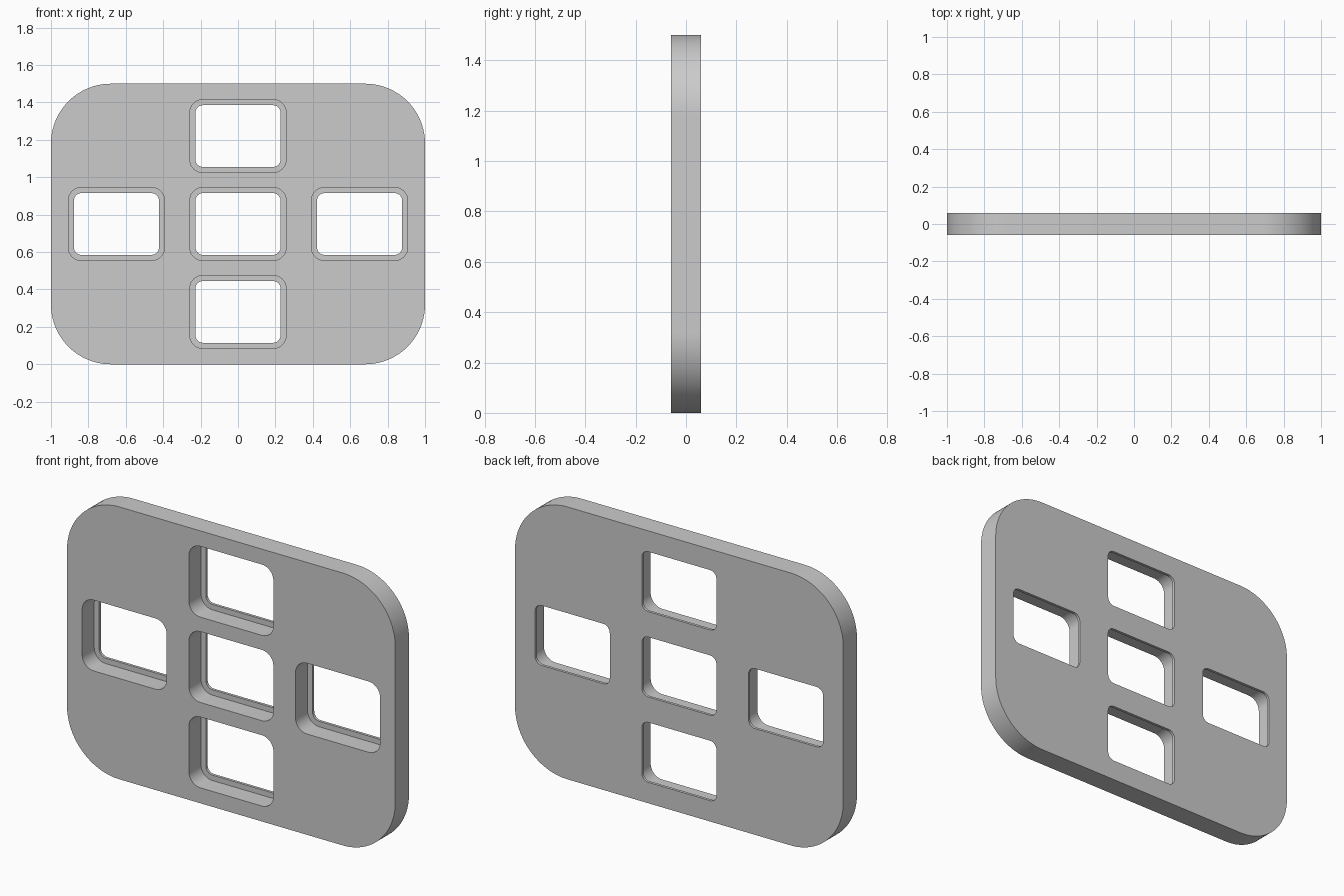
import bpy
import bmesh
import math

cube = bpy.data.objects.get("Cube")
if cube:
    bpy.data.objects.remove(cube, do_unlink=True)

WIDTH, HEIGHT = 2.0, 1.5
FRONT, LEDGE, BACK = -0.06, 0.045, 0.06
MID = HEIGHT / 2
WINDOWS = [(0, MID), (0, MID + 0.47), (0, MID - 0.47), (-0.65, MID), (0.65, MID)]

bm = bmesh.new()


def rounded_loop(cx, cz, w, h, r, y, steps):
    """Closed ring of edges shaped as a rounded rectangle."""
    verts = []
    for i, (sx, sz) in enumerate([(1, 1), (-1, 1), (-1, -1), (1, -1)]):
        for k in range(steps + 1):
            a = math.pi / 2 * (i + k / steps)
            verts.append(bm.verts.new((cx + sx * (w / 2 - r) + r * math.cos(a), y,
                                       cz + sz * (h / 2 - r) + r * math.sin(a))))
    return [bm.edges.new((v, verts[(i + 1) % len(verts)])) for i, v in enumerate(verts)]


def join(loop_a, loop_b):
    """Wall of quads between two matching rings."""
    for a, b in zip(loop_a, loop_b):
        bm.faces.new((a.verts[0], a.verts[1], b.verts[1], b.verts[0]))


# Outer rim
front_edges = rounded_loop(0, MID, WIDTH, HEIGHT, 0.32, FRONT, 24)
back_edges = rounded_loop(0, MID, WIDTH, HEIGHT, 0.32, BACK, 24)
join(front_edges, back_edges)

# Stepped window openings: wide recess in front, thin lip at the back
for cx, cz in WINDOWS:
    rings = [rounded_loop(cx, cz, w, h, r, y, 10) for w, h, r, y in (
        (0.515, 0.39, 0.07, FRONT), (0.515, 0.39, 0.07, LEDGE),
        (0.455, 0.33, 0.04, LEDGE), (0.455, 0.33, 0.04, BACK))]
    for a, b in zip(rings, rings[1:]):
        join(a, b)
    front_edges += rings[0]
    back_edges += rings[-1]

# Front and back faces with the openings left free
for edges in (front_edges, back_edges):
    bmesh.ops.triangle_fill(bm, edges=edges, use_beauty=True)
bmesh.ops.recalc_face_normals(bm, faces=bm.faces)

mesh = bpy.data.meshes.new("window_plate")
bm.to_mesh(mesh)
bm.free()
plate = bpy.data.objects.new("window_plate", mesh)
bpy.context.collection.objects.link(plate)

# Grey material
grey = bpy.data.materials.new("light_grey")
grey.use_nodes = True
colour = (0.6, 0.6, 0.6, 1)
grey.diffuse_color = colour
grey.node_tree.nodes["Principled BSDF"].inputs["Base Color"].default_value = colour
mesh.materials.append(grey)

# Smooth corners, sharp edges
bpy.ops.object.select_all(action="DESELECT")
plate.select_set(True)
bpy.context.view_layer.objects.active = plate
bpy.ops.object.shade_smooth_by_angle(angle=math.radians(30))
